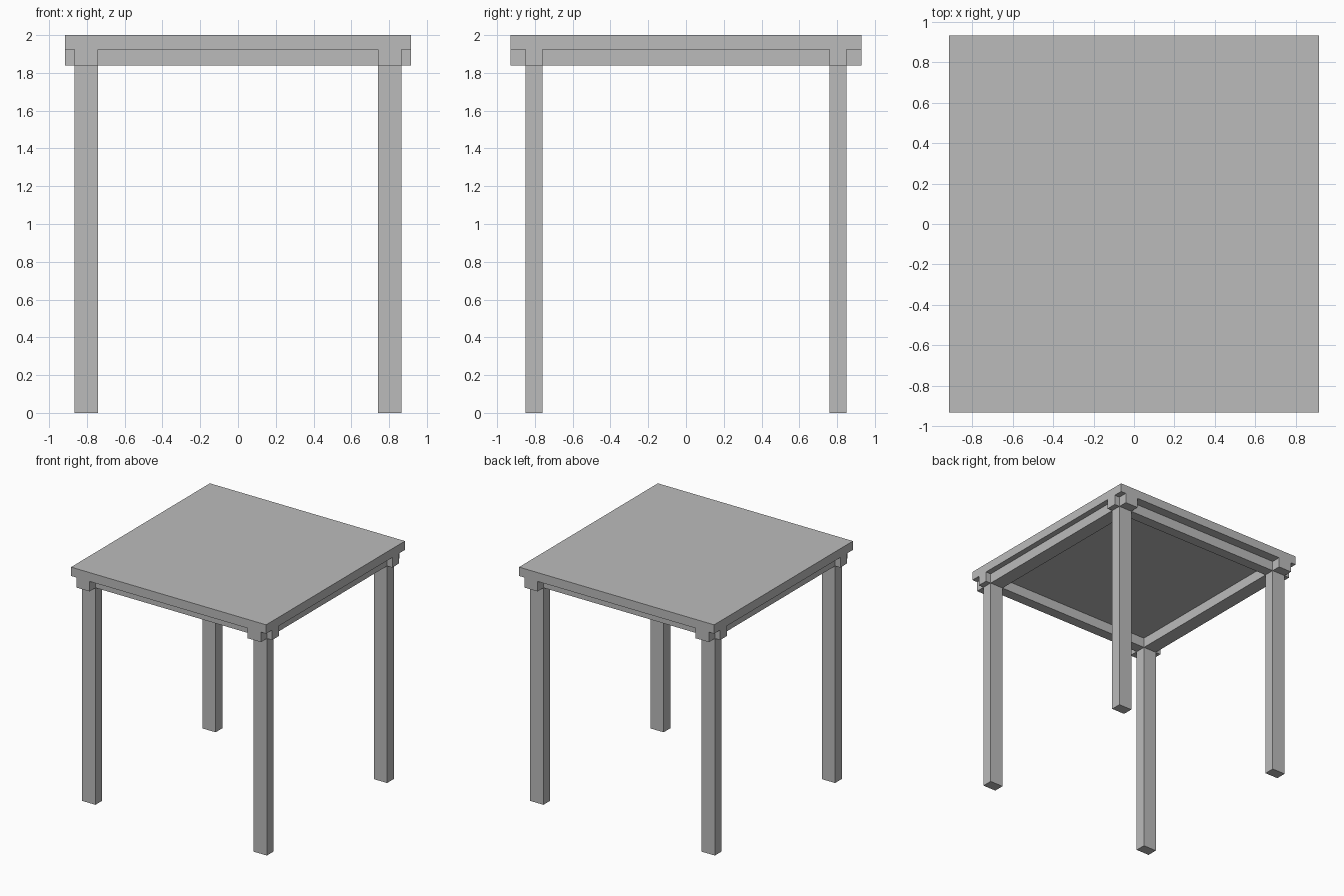
import bpy

cube = bpy.data.objects.get("Cube")
if cube:
    bpy.data.objects.remove(cube, do_unlink=True)

# One plain grey for the whole table
GREY = (0.5, 0.5, 0.5, 1.0)
grey = bpy.data.materials.new("plain_grey")
grey.use_nodes = True
grey.diffuse_color = GREY
grey.node_tree.nodes["Principled BSDF"].inputs["Base Color"].default_value = GREY

# Main dimensions: half sizes of the top, inner and outer faces of the legs
TOP_X, TOP_Y = 0.915, 0.93
LEG_X = (0.742, 0.866)
LEG_Y = (0.76, 0.85)
RAIL_Z, TOP_Z, HEIGHT = 1.84, 1.925, 2.0


def box(name, x, y, z):
    """Box spanning the given (low, high) ranges."""
    spans = [sorted(r) for r in (x, y, z)]
    bpy.ops.mesh.primitive_cube_add(size=1, location=[(a + b) / 2 for a, b in spans])
    ob = bpy.context.object
    ob.name = name
    size = [b - a for a, b in spans]
    for v in ob.data.vertices:
        v.co = [c * s for c, s in zip(v.co, size)]
    ob.data.materials.append(grey)
    return ob


# Table top
box("table_top", (-TOP_X, TOP_X), (-TOP_Y, TOP_Y), (TOP_Z, HEIGHT))

# Side rails run the full depth, flush with the front and back of the top
for sx, side in ((1, "left"), (-1, "right")):
    leg_x = [sx * v for v in LEG_X]
    box(f"{side}_rail", leg_x, (-TOP_Y, TOP_Y), (RAIL_Z, TOP_Z))

    for sy, end in ((-1, "front"), (1, "back")):
        leg_y = [sy * v for v in LEG_Y]
        # Leg under each crossing of the rails
        box(f"{end}_{side}_leg", leg_x, leg_y, (0, RAIL_Z))
        # Cross rail end, poking out past the side rail to the edge of the top
        box(f"{end}_{side}_rail_end", (sx * LEG_X[1], sx * TOP_X), leg_y, (RAIL_Z, TOP_Z))

# Front and back rails between the side rails
for sy, end in ((-1, "front"), (1, "back")):
    box(f"{end}_rail", (-LEG_X[0], LEG_X[0]), [sy * v for v in LEG_Y], (RAIL_Z, TOP_Z))
